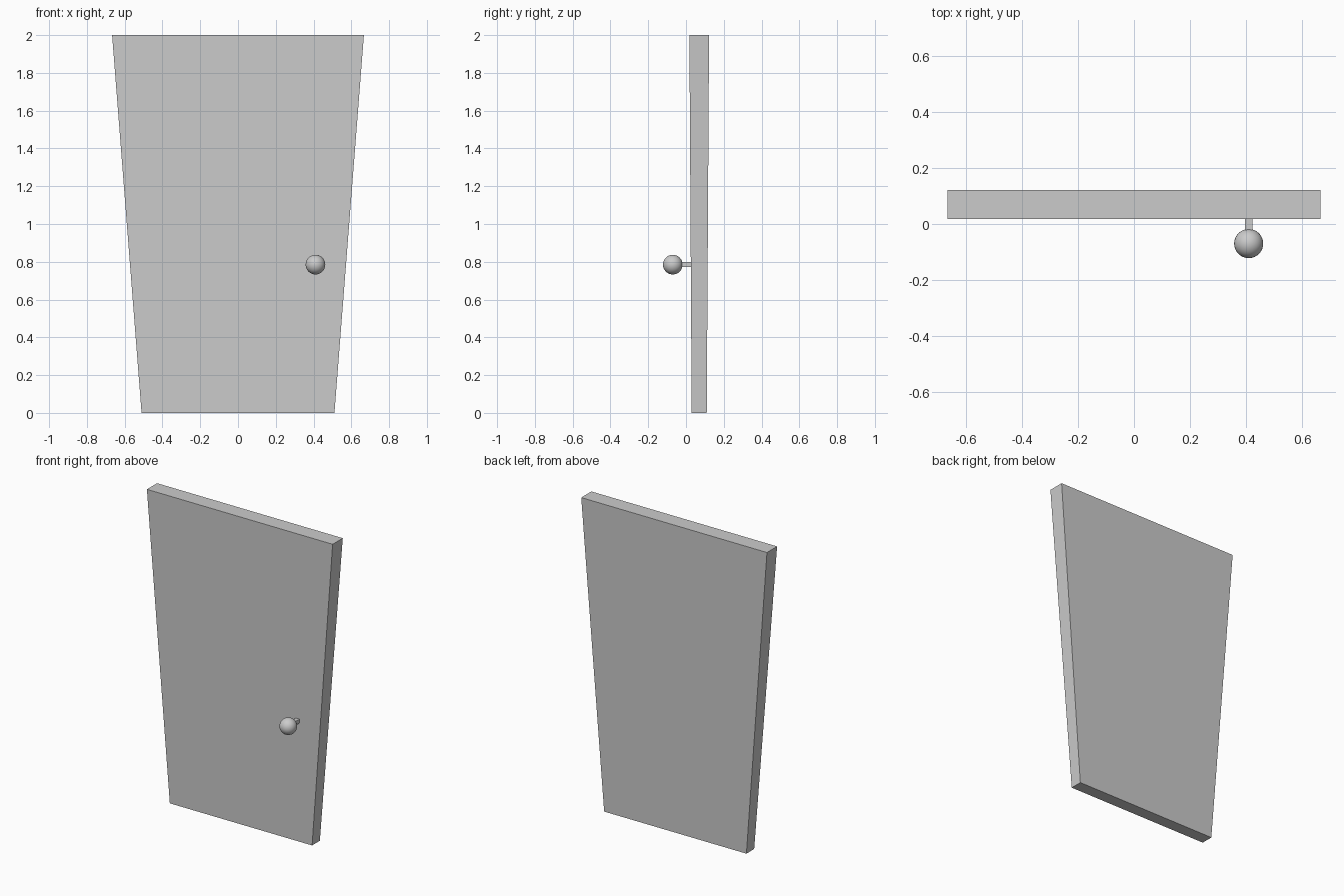
import bpy, bmesh
from mathutils import Matrix, Vector

if "Cube" in bpy.data.objects:
    bpy.data.objects.remove(bpy.data.objects["Cube"])


def make_object(name, bm):
    mesh = bpy.data.meshes.new(name)
    bm.to_mesh(mesh)
    bm.free()
    obj = bpy.data.objects.new(name, mesh)
    bpy.context.collection.objects.link(obj)
    return obj


def box(name, centre, size, bottom_taper=1.0):
    """Box whose bottom face is scaled in x and y about its centre."""
    bm = bmesh.new()
    bmesh.ops.create_cube(bm, size=1)
    for v in bm.verts:
        if v.co.z < 0:
            v.co.x *= bottom_taper
            v.co.y *= bottom_taper
        v.co = Vector(a * s for a, s in zip(v.co, size)) + Vector(centre)
    return make_object(name, bm)


KNOB_X, KNOB_Z = 0.41, 0.785

# Door slab, narrower and thinner at the foot
box("door_panel", (0, 0.07, 1), (1.333, 0.104, 2), bottom_taper=0.766)

# Square stem, running from inside the slab to inside the knob
box("knob_stem", (KNOB_X, -0.01, KNOB_Z), (0.026, 0.10, 0.026))

# Round knob
bm = bmesh.new()
bmesh.ops.create_uvsphere(bm, u_segments=32, v_segments=16, radius=0.052,
                          matrix=Matrix.Translation((KNOB_X, -0.07, KNOB_Z)))
for f in bm.faces:
    f.smooth = True
make_object("door_knob", bm)
